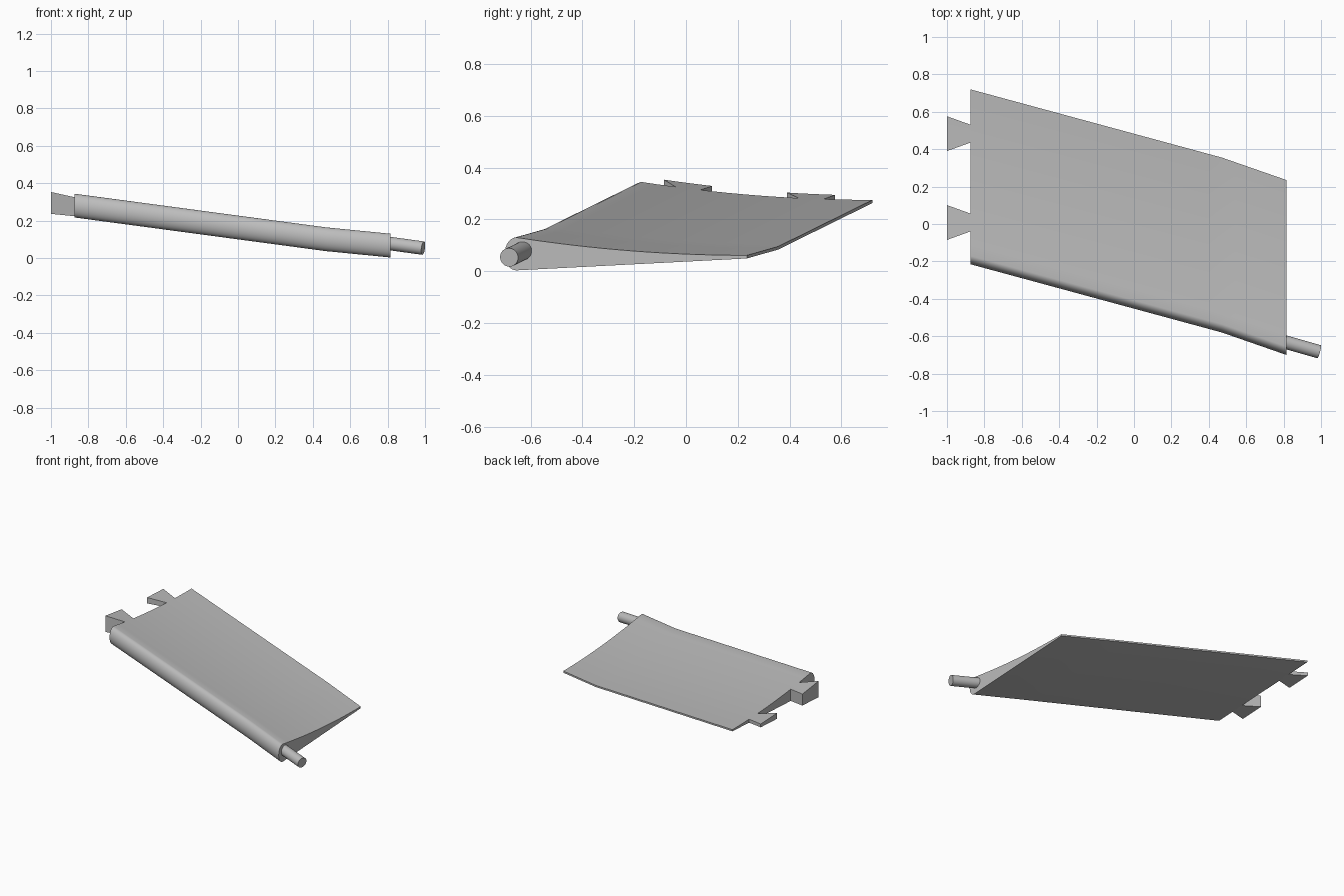
import bpy, bmesh, math
from mathutils import Vector

cube = bpy.data.objects.get("Cube")
if cube:
    bpy.data.objects.remove(cube, do_unlink=True)

grey = bpy.data.materials.new("plain grey")
grey.use_nodes = True
colour = (0.5, 0.5, 0.5, 1)
grey.diffuse_color = colour
grey.node_tree.nodes["Principled BSDF"].inputs["Base Color"].default_value = colour

CHORD, NOSE, HEIGHT = 0.935, 0.045, 0.127
ROOT, BEND, TIP = -0.875, 0.47, 0.815


def lead(x):
    """Leading edge y and underside z at a span position."""
    if x < BEND:
        t = (x - ROOT) / (BEND - ROOT)
        return -0.215 - 0.365 * t, 0.217 - 0.18 * t
    t = (x - BEND) / (TIP - BEND)
    return -0.58 - 0.12 * t, 0.037 - 0.034 * t


def under(u):
    return 0.046 * (u - NOSE) / (CHORD - NOSE)


def over(u):
    t = (u - NOSE) / (CHORD - NOSE)
    return 0.058 + (HEIGHT - 0.058) * (1 - t) ** 2


def make(name, rings):
    """Skin a row of closed sections and cap both ends."""
    bm = bmesh.new()
    loops = [[bm.verts.new(p) for p in ring] for ring in rings]
    n = len(loops[0])
    for a, b in zip(loops, loops[1:]):
        for i in range(n):
            j = (i + 1) % n
            bm.faces.new((a[i], a[j], b[j], b[i]))
    bm.faces.new(loops[0])
    bm.faces.new(loops[-1])
    bmesh.ops.recalc_face_normals(bm, faces=bm.faces)
    mesh = bpy.data.meshes.new(name)
    bm.to_mesh(mesh)
    bm.free()
    mesh.materials.append(grey)
    ob = bpy.data.objects.new(name, mesh)
    bpy.context.collection.objects.link(ob)
    bpy.ops.object.select_all(action='DESELECT')
    ob.select_set(True)
    bpy.context.view_layer.objects.active = ob
    bpy.ops.object.shade_smooth_by_angle(angle=math.radians(30))
    return ob


# Blade section: round nose, hollow top, flat underside
profile = []
for i in range(17):
    a = math.pi * i / 16
    profile.append((NOSE * (1 - math.sin(a)), HEIGHT / 2 * (1 - math.cos(a))))
for i in range(1, 17):
    u = NOSE + (CHORD - NOSE) * i / 16
    profile.append((u, over(u)))
profile.append((CHORD, under(CHORD)))


def section(x):
    y, z = lead(x)
    return [(x, y + u, z + h) for u, h in profile]


make("blade", [section(x) for x in (ROOT, 0.4, BEND, 0.54, TIP)])

# Dovetail tabs that continue the blade section past the root
for name, centre in (("front_tab", 0.008), ("rear_tab", 0.483)):
    rings = []
    for x, half in ((ROOT + 0.02, 0.041), (ROOT, 0.048), (-1.0, 0.093)):
        y0, z0 = lead(x)
        ys = [centre + half * k / 2 for k in range(-2, 3)]
        ring = [(x, y, z0 + over(y - y0)) for y in ys]
        ring += [(x, y, z0 + under(y - y0)) for y in reversed(ys)]
        rings.append(ring)
    make(name, rings)

# Round pivot pin leaving the tip along the leading edge
end = Vector((0.99, -0.683, 0.053))
axis = Vector((0.175, -0.05, -0.024)).normalized()
side = axis.cross(Vector((0, 0, 1))).normalized()
up = side.cross(axis)


def circle(centre, radius=0.036, n=32):
    return [centre + radius * (side * math.cos(math.tau * i / n) + up * math.sin(math.tau * i / n))
            for i in range(n)]


make("pivot_pin", [circle(end - axis * 0.25), circle(end)])
